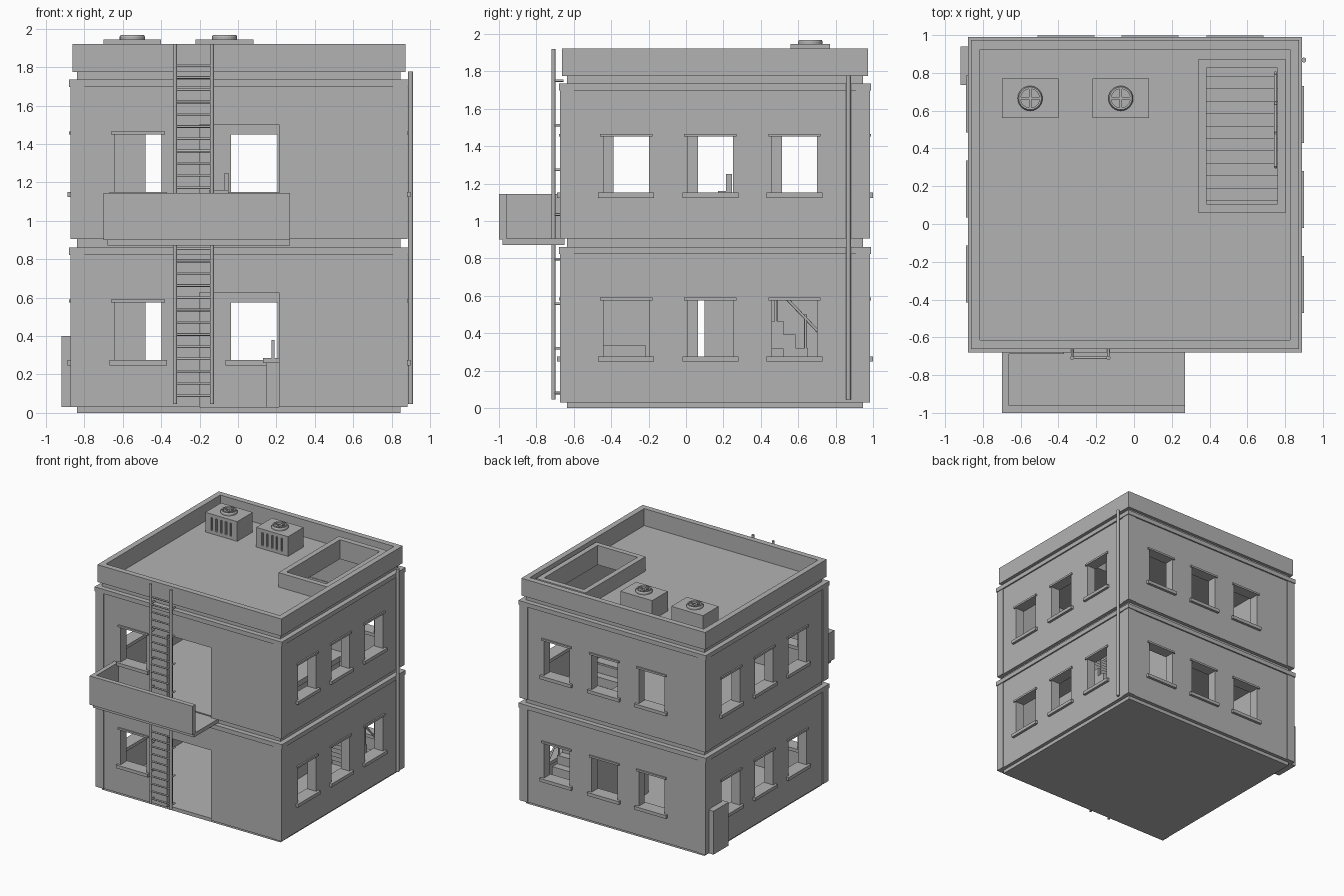
import bpy, bmesh, math
from mathutils import Vector, Matrix

if "Cube" in bpy.data.objects:
    bpy.data.objects.remove(bpy.data.objects["Cube"])

grey = bpy.data.materials.new("plain grey")
grey.use_nodes = True
grey.diffuse_color = (0.45, 0.45, 0.45, 1)
grey.node_tree.nodes["Principled BSDF"].inputs["Base Color"].default_value = grey.diffuse_color

CX, CY = 0.005, 0.155        # centre of the building plan
HX, HY = 0.872, 0.822        # half size of the wall faces
WALL = 0.08
FLOORS = (0.03, 0.905)
STOREY = 0.83


def finish(name, bm):
    mesh = bpy.data.meshes.new(name)
    bm.to_mesh(mesh)
    bm.free()
    obj = bpy.data.objects.new(name, mesh)
    bpy.context.collection.objects.link(obj)
    mesh.materials.append(grey)
    return obj


def boxes(name, *bounds):
    """One object made of boxes given as x0, x1, y0, y1, z0, z1."""
    bm = bmesh.new()
    for x0, x1, y0, y1, z0, z1 in bounds:
        centre = Matrix.Translation(((x0 + x1) / 2, (y0 + y1) / 2, (z0 + z1) / 2))
        size = Matrix.Diagonal((x1 - x0, y1 - y0, z1 - z0, 1))
        bmesh.ops.create_cube(bm, size=1, matrix=centre @ size)
    return finish(name, bm)


def rods(name, radius, *ends, sides=10):
    """Round bars between pairs of points."""
    bm = bmesh.new()
    for a, b in ends:
        a, b = Vector(a), Vector(b)
        turn = (b - a).to_track_quat("Z", "Y").to_matrix().to_4x4()
        bmesh.ops.create_cone(bm, cap_ends=True, segments=sides, radius1=radius, radius2=radius,
                              depth=(b - a).length, matrix=Matrix.Translation((a + b) / 2) @ turn)
    obj = finish(name, bm)
    for p in obj.data.polygons:
        p.use_smooth = len(p.vertices) == 4
    return obj


def cut(obj, *bounds):
    cutter = boxes("cutter", *bounds)
    cutter.hide_render = True
    mod = obj.modifiers.new("cut", "BOOLEAN")
    mod.object, mod.operation, mod.solver = cutter, "DIFFERENCE", "EXACT"
    bpy.context.view_layer.objects.active = obj
    bpy.ops.object.modifier_apply(modifier=mod.name)
    bpy.data.objects.remove(cutter)


def plan(grow, z0, z1):
    """Building footprint, grown or shrunk, as box bounds."""
    return (CX - HX - grow, CX + HX + grow, CY - HY - grow, CY + HY + grow, z0, z1)


def on_side(side, along, width, z0, z1, inward, outward):
    """Bounds of a block straddling the wall on one side."""
    a0, a1 = along - width / 2, along + width / 2
    if side == "front":
        return (a0, a1, CY - HY - outward, CY - HY + inward, z0, z1)
    if side == "back":
        return (a0, a1, CY + HY - inward, CY + HY + outward, z0, z1)
    if side == "left":
        return (CX + HX - inward, CX + HX + outward, a0, a1, z0, z1)
    return (CX - HX - outward, CX - HX + inward, a0, a1, z0, z1)


windows = [("front", -0.52)]
windows += [("back", x) for x in (-0.36, 0.085, 0.535)]
windows += [("left", y) for y in (-0.32, 0.13, 0.58)]
windows += [("right", y) for y in (-0.265, 0.185, 0.635)]
stairwell = (0.385, 0.76, 0.105, 0.825)

# Storeys: hollow walls, openings, corner posts, top band, sills and lintels
for label, z in zip(("lower", "upper"), FLOORS):
    top = z + STOREY
    walls = boxes(label + "_walls", plan(0, z, top))
    cut(walls, plan(-WALL, z - 0.1, top + 0.1))
    openings = [on_side(s, a, 0.243, z + 0.245, z + 0.545, 0.2, 0.1) for s, a in windows]
    openings.append(on_side("front", 0.006, 0.414, z - 0.05, z + 0.597, 0.2, 0.1))
    cut(walls, *openings)

    posts = []
    for sx in (-1, 1):
        for sy in (-1, 1):
            px, py = CX + sx * (HX + 0.006), CY + sy * (HY + 0.006)
            xs, ys = sorted((px, px - sx * 0.075)), sorted((py, py - sy * 0.075))
            posts.append((*xs, *ys, z, top))
    boxes(label + "_corner_posts", *posts)
    band = boxes(label + "_top_band", plan(0.012, top - 0.037, top))
    cut(band, plan(-WALL, z, top + 0.1))

    boxes(label + "_sills", *[on_side(s, a, 0.3, z + 0.218, z + 0.246, WALL + 0.01, 0.022)
                              for s, a in windows])
    boxes(label + "_lintels", *[on_side(s, a, 0.28, z + 0.545, z + 0.561, WALL + 0.005, 0.012)
                                for s, a in windows])

# Slabs between the storeys, with the stairwell left open
boxes("base_slab", plan(-0.03, 0, 0.03))
middle = boxes("middle_slab", plan(-0.03, 0.86, 0.905))
roof = boxes("roof_slab", plan(-0.03, 1.735, 1.777))
for slab in (middle, roof):
    cut(slab, (*stairwell, 0.5, 1.9))

# Parapet and roof hatch rim
parapet = boxes("parapet", plan(-0.004, 1.775, 1.922))
cut(parapet, plan(-0.052, 1.7, 2))
rim = boxes("hatch_rim", (0.34, 0.805, 0.06, 0.872, 1.77, 1.9))
cut(rim, (*stairwell, 1.7, 2))

# Staircase and its handrail
rise, run, start = 0.0725, 0.066, 0.85
steps = []
for i in range(12):
    z = 0.03 + rise * (i + 1)
    y = start - run * i
    steps.append((0.385, 0.76, y - run, y, max(0.03, z - 0.15), z))
boxes("stairs", *steps)
rods("stair_rail", 0.008, ((0.75, 0.8, 0.31), (0.75, 0.3, 0.835)),
     *[((0.75, y, 0.88 - y), (0.75, y, 1.14 - y)) for y in (0.8, 0.64, 0.48)])

# Inside walls and furniture
boxes("inside_walls", (0.3, 0.33, 0.1, 0.92, 0.03, 0.86), (0.3, 0.33, -0.62, -0.1, 0.03, 0.86))
boxes("counter", (0.34, 0.48, -0.5, -0.215, 0.03, 0.335))
boxes("lower_seat", (0.145, 0.25, 0.3, 0.42, 0.03, 0.26), (0.13, 0.25, 0.29, 0.43, 0.26, 0.285),
      (0.175, 0.19, 0.29, 0.43, 0.28, 0.38))
boxes("upper_seat", (-0.15, -0.05, 0.17, 0.245, 1.13, 1.16), (-0.07, -0.05, 0.215, 0.245, 1.16, 1.25),
      (-0.13, -0.07, 0.18, 0.235, 0.9, 1.13))

# Balcony
boxes("balcony_floor", (-0.68, 0.27, -0.98, -0.65, 0.872, 0.905))
boxes("balcony_front", (-0.7, 0.27, -1, -0.96, 0.9, 1.145))
boxes("balcony_side", (-0.7, -0.662, -0.97, -0.66, 0.9, 1.145))

# Wall ladder
rail_x = (-0.328, -0.136)
ladder_y = -0.709
rods("ladder_rails", 0.011, *[((x, ladder_y, 0.045), (x, ladder_y, 1.92)) for x in rail_x])
rods("ladder_rungs", 0.007, *[((rail_x[0], ladder_y, 0.09 + 0.0637 * i),
                               (rail_x[1], ladder_y, 0.09 + 0.0637 * i)) for i in range(28)])
rods("ladder_brackets", 0.007, *[((x, ladder_y, 0.08 + 0.2386 * i), (x, -0.655, 0.08 + 0.2386 * i))
                                 for x in rail_x for i in range(8)])

# Drainpipe and meter box
rods("drainpipe", 0.013, ((0.899, 0.868, 0.045), (0.899, 0.868, 1.777)), sides=16)
boxes("meter_box", (-0.918, -0.86, 0.735, 0.94, 0.03, 0.4))

# Roof cooling units with slotted fronts and round fans
for label, x in (("west", -0.55), ("east", -0.07)):
    unit = boxes(label + "_cooler", (x - 0.15, x + 0.15, 0.56, 0.77, 1.775, 1.945))
    cut(unit, *[(x + d - 0.008, x + d + 0.008, 0.5, 0.575, 1.805, 1.915)
                for d in [0.045 * k for k in range(-2, 3)]])
    bm = bmesh.new()
    place = Matrix.Translation((x, 0.665, 0))
    profile = [(0.05, 1.94), (0.066, 1.94), (0.066, 1.958), (0.06, 1.968), (0.05, 1.968)]
    loop = [bm.verts.new((r, 0, z)) for r, z in profile]
    edges = [bm.edges.new((loop[i], loop[(i + 1) % len(loop)])) for i in range(len(loop))]
    bmesh.ops.spin(bm, geom=loop + edges, cent=(0, 0, 0), axis=(0, 0, 1),
                   angle=math.tau, steps=24, use_merge=True)
    bmesh.ops.remove_doubles(bm, verts=bm.verts, dist=0.0001)
    bmesh.ops.recalc_face_normals(bm, faces=bm.faces)
    bm.transform(place)
    finish(label + "_fan_ring", bm)
    boxes(label + "_fan_blades", (x - 0.055, x + 0.055, 0.658, 0.672, 1.945, 1.964),
          (x - 0.007, x + 0.007, 0.61, 0.72, 1.945, 1.963))
